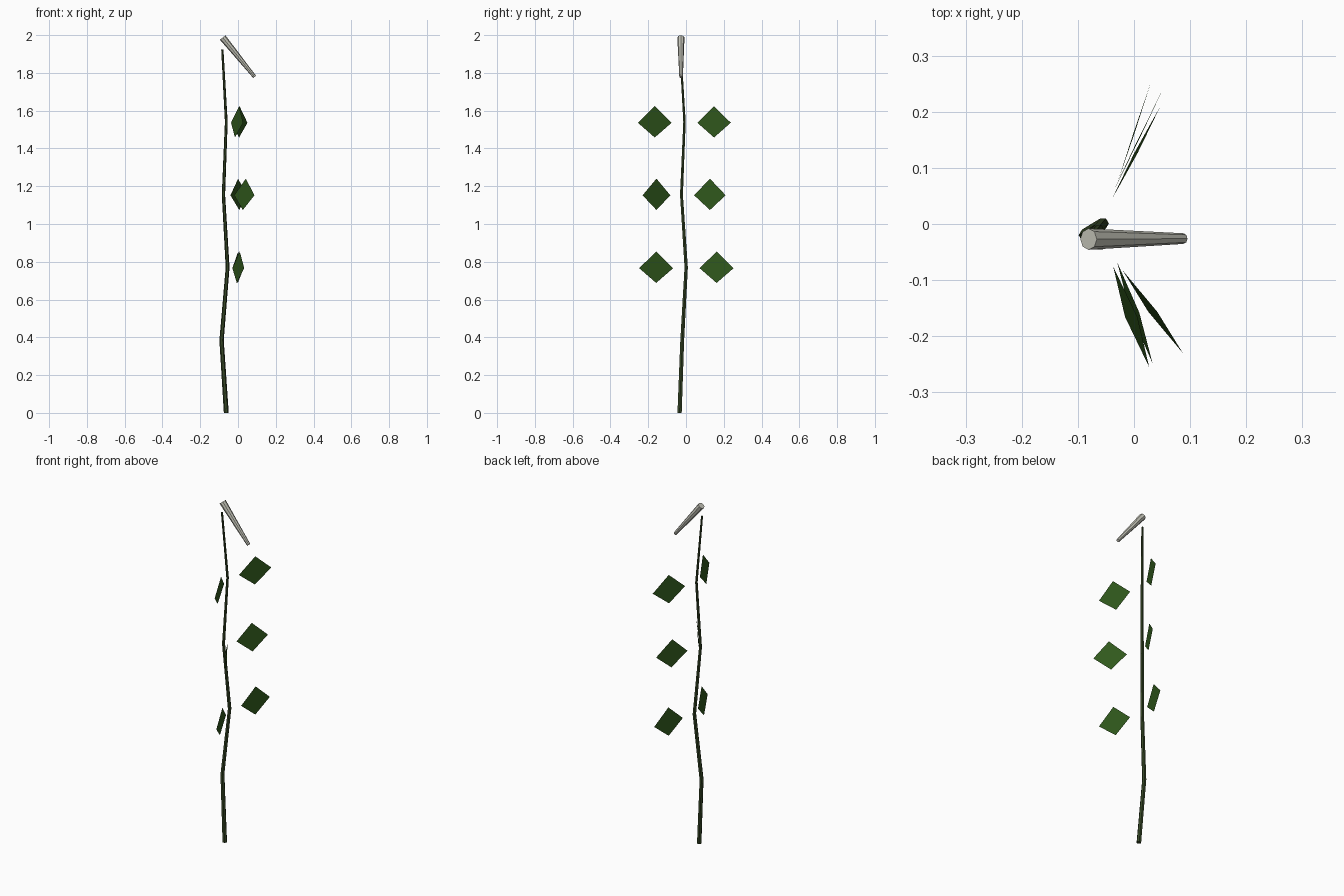
import bpy, bmesh, math
from mathutils import Vector

if "Cube" in bpy.data.objects:
    bpy.data.objects.remove(bpy.data.objects["Cube"])


def material(name, rgb):
    m = bpy.data.materials.new(name)
    m.diffuse_color = (*rgb, 1)
    m.use_nodes = True
    m.node_tree.nodes["Principled BSDF"].inputs["Base Color"].default_value = m.diffuse_color
    return m


def add_object(name, bm, mat):
    me = bpy.data.meshes.new(name)
    bm.to_mesh(me)
    bm.free()
    me.materials.append(mat)
    ob = bpy.data.objects.new(name, me)
    bpy.context.collection.objects.link(ob)
    return ob


def tube(name, points, radii, u, v, mat, sides=6):
    """Capped loft of polygon rings spanned by u and v."""
    bm = bmesh.new()
    rings = []
    for p, r in zip(points, radii):
        ring = []
        for i in range(sides):
            a = math.tau * i / sides
            ring.append(bm.verts.new(Vector(p) + r * (math.cos(a) * u + math.sin(a) * v)))
        rings.append(ring)
    for a, b in zip(rings, rings[1:]):
        for i in range(sides):
            j = (i + 1) % sides
            bm.faces.new((a[i], a[j], b[j], b[i]))
    bm.faces.new(rings[0][::-1])
    bm.faces.new(rings[-1])
    bmesh.ops.recalc_face_normals(bm, faces=bm.faces)
    return add_object(name, bm, mat)


def leaf(name, inner, tip, z, lean, mat):
    """Upright diamond blade; lean shifts its upper and lower corners in x."""
    a, b = Vector((*inner, z)), Vector((*tip, z))
    mid = (a + b) / 2
    top = mid + Vector((lean, 0, 0.088))
    low = mid + Vector((-lean, 0, -0.078))
    corners = [a, low, b, top]
    if tip[1] < 0:
        corners.reverse()
    bm = bmesh.new()
    bm.faces.new([bm.verts.new(c) for c in corners])
    return add_object(name, bm, mat)


stem_mat = material("stem green", (0.035, 0.06, 0.018))
leaf_mat = material("leaf green", (0.03, 0.10, 0.012))
bell_mat = material("pale flower", (0.55, 0.55, 0.48))

# Crooked tapering stem
path = [(-0.062, -0.034, 0), (-0.087, -0.020, 0.385), (-0.055, 0.001, 0.77),
        (-0.077, -0.024, 1.155), (-0.062, -0.008, 1.54), (-0.083, -0.030, 1.925)]
tube("stem", path, [0.013 - 0.0014 * i for i in range(6)],
     Vector((1, 0, 0)), Vector((0, 1, 0)), stem_mat)

# Hanging flower, wide end on top of the stem
start, end = Vector((-0.081, -0.027, 1.987)), Vector((0.088, -0.026, 1.779))
side = Vector((0, 1, 0))
across = (end - start).cross(side).normalized()
tube("flower", [start, end], [0.019, 0.0095], across, side, bell_mat, 8)

# Three pairs of leaves beside the stem
leaves = [((-0.030, -0.068), (0.033, -0.248), 0.766, 0.008),
          ((-0.020, -0.083), (0.087, -0.230), 1.152, 0.008),
          ((-0.037, -0.076), (0.027, -0.255), 1.536, 0.011),
          ((-0.030, 0.072), (0.030, 0.252), 0.766, 0.001),
          ((-0.040, 0.043), (0.047, 0.210), 1.152, -0.003),
          ((-0.036, 0.060), (0.050, 0.237), 1.536, 0.001)]
for i, (inner, tip, z, lean) in enumerate(leaves):
    leaf(f"leaf_{i + 1}", inner, tip, z, lean, leaf_mat)
